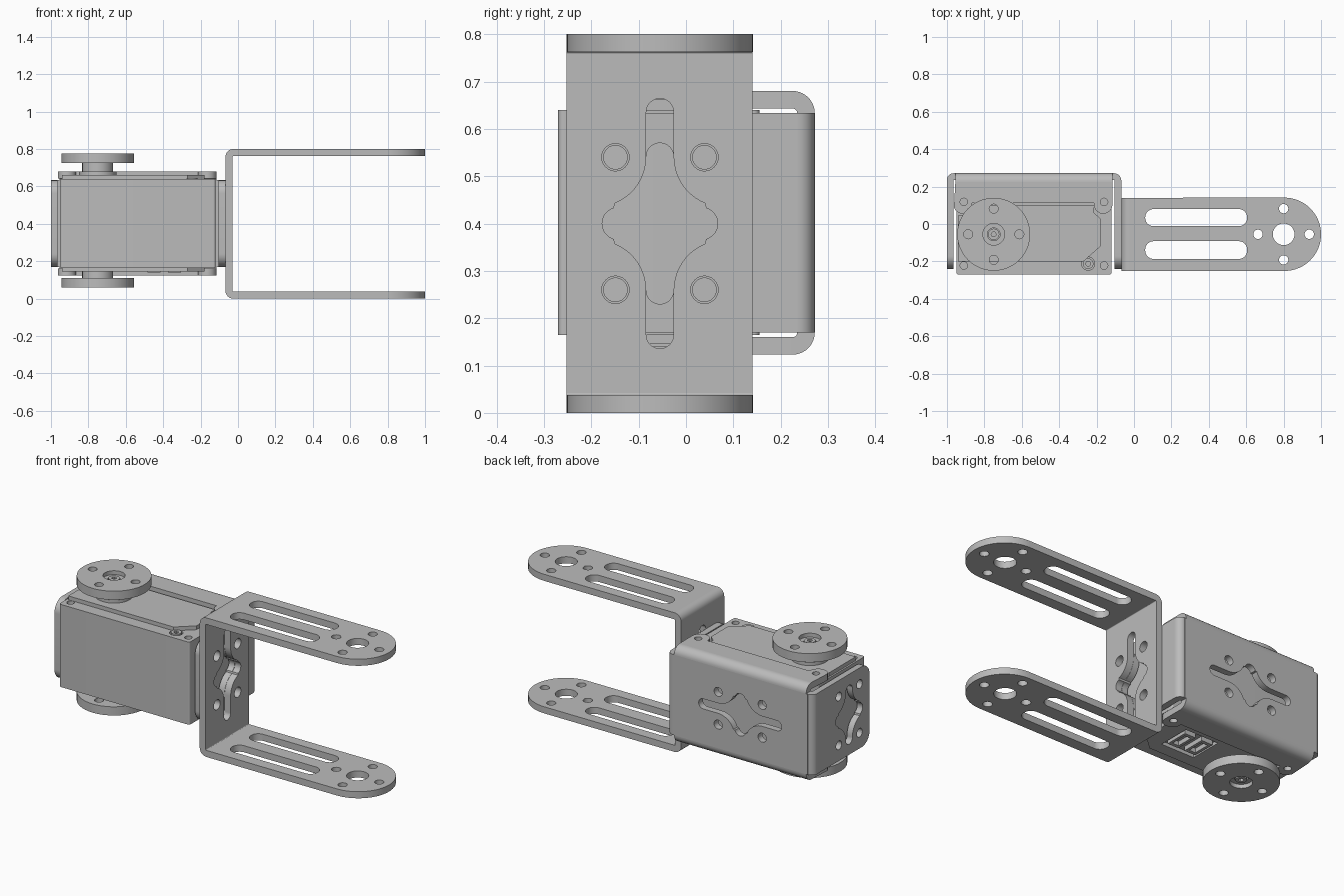
import bpy, bmesh
from math import cos, sin, radians

if "Cube" in bpy.data.objects:
    bpy.data.objects.remove(bpy.data.objects["Cube"])

grey = bpy.data.materials.new("brushed_grey")
grey.use_nodes = True
colour = (0.5, 0.5, 0.5, 1)
grey.diffuse_color = colour
grey.node_tree.nodes["Principled BSDF"].inputs["Base Color"].default_value = colour


# --- outlines -------------------------------------------------------------
def arc(u, v, r, a0, a1, n=10):
    angles = [radians(a0 + (a1 - a0) * i / n) for i in range(n + 1)]
    return [(u + r * cos(a), v + r * sin(a)) for a in angles]


def circle(u, v, r, n=40):
    return arc(u, v, r, 0, 360, n)[:-1]


def rect(u0, u1, v0, v1, radii=(0, 0, 0, 0)):
    """Rectangle with corner radii in order: low-low, high-low, high-high, low-high."""
    corners = ((u0, v0, 1, 1), (u1, v0, -1, 1), (u1, v1, -1, -1), (u0, v1, 1, -1))
    points = []
    for i, ((u, v, su, sv), r) in enumerate(zip(corners, radii)):
        if r:
            points += arc(u + su * r, v + sv * r, r, 180 + 90 * i, 270 + 90 * i, 12)
        else:
            points.append((u, v))
    return points


def cross(u, v, reach, swap=False):
    """Four-armed cut-out with a long slot and two short lobes."""
    q = arc(reach - 0.029, 0, 0.029, 0, 90) + arc(0.141, 0.135, 0.106, 269, 202)
    q += arc(0, 0.088, 0.034, 16, 90)
    loop = q + [(-a, b) for a, b in q[::-1]] + [(-a, -b) for a, b in q]
    loop += [(a, -b) for a, b in q[::-1]]
    out = []
    for a, b in loop:
        p = (u + b, v + a) if swap else (u + a, v + b)
        if not out or abs(p[0] - out[-1][0]) + abs(p[1] - out[-1][1]) > 1e-4:
            out.append(p)
    return out[:-1]


def four_holes(u, v, du, dv, r):
    return [circle(u + a * du, v + b * dv, r, 24) for a in (-1, 1) for b in (-1, 1)]


def ring_of_holes(u, v, d, r):
    return [circle(u + a * d, v + b * d, r, 24) for a, b in ((1, 0), (0, 1), (-1, 0), (0, -1))]


# --- solids ---------------------------------------------------------------
def slab(plane, w0, w1, *outlines):
    """Extrude outlines (first is outer, others are holes) across a plane."""
    curve = bpy.data.curves.new("outline", "CURVE")
    curve.dimensions = "2D"
    curve.fill_mode = "BOTH"
    curve.extrude = (w1 - w0) / 2
    for points in outlines:
        spline = curve.splines.new("POLY")
        spline.points.add(len(points) - 1)
        for p, (u, v) in zip(spline.points, points):
            p.co = (u, v, 0, 1)
        spline.use_cyclic_u = True
    helper = bpy.data.objects.new("outline", curve)
    mesh = bpy.data.meshes.new_from_object(helper)
    bpy.data.objects.remove(helper)
    bpy.data.curves.remove(curve)
    for vert in mesh.vertices:
        u, v, w = vert.co
        w += (w0 + w1) / 2
        vert.co = {"xy": (u, v, w), "xz": (u, w, v), "yz": (w, u, v)}[plane]
    bm = bmesh.new()
    bm.from_mesh(mesh)
    bmesh.ops.remove_doubles(bm, verts=bm.verts, dist=1e-5)
    bmesh.ops.recalc_face_normals(bm, faces=bm.faces)
    bm.to_mesh(mesh)
    bm.free()
    return mesh


def bend(plane, w0, w1, u, v, r_out, r_in, start):
    """Quarter-round fold of sheet metal."""
    ring = arc(u, v, r_out, start, start + 90) + arc(u, v, r_in, start + 90, start)
    return slab(plane, w0, w1, ring)


def part(name, *slabs):
    bm = bmesh.new()
    for mesh in slabs:
        bm.from_mesh(mesh)
        bpy.data.meshes.remove(mesh)
    mesh = bpy.data.meshes.new(name)
    bm.to_mesh(mesh)
    bm.free()
    mesh.materials.clear()
    mesh.materials.append(grey)
    mesh.shade_smooth()
    mesh.set_sharp_from_angle(angle=radians(30))
    obj = bpy.data.objects.new(name, mesh)
    bpy.context.collection.objects.link(obj)
    return obj


AXIS_X, AXIS_Y, MID_Z = -0.75, -0.055, 0.4
Y0, Y1 = -0.252, 0.14

# long U-shaped bracket
arm = [(-0.025, Y0)] + arc(0.804, AXIS_Y, 0.196, -90, 90, 32) + [(-0.025, Y1)]
corner = (0.045,) * 4
arm_cuts = [circle(0.8, AXIS_Y, 0.058), *ring_of_holes(0.8, AXIS_Y, 0.137, 0.025),
            rect(0.06, 0.605, -0.012, 0.08, corner), rect(0.06, 0.605, -0.187, -0.092, corner)]
web_cuts = [cross(AXIS_Y, MID_Z, 0.264, True), *four_holes(AXIS_Y, MID_Z, 0.094, 0.14, 0.029)]
part("long_bracket",
     slab("xy", 0, 0.038, arm, *arm_cuts),
     slab("xy", 0.762, 0.8, arm, *arm_cuts),
     slab("yz", -0.067, -0.029, rect(Y0, Y1, 0.042, 0.758), *web_cuts),
     bend("xz", Y0, Y1, -0.025, 0.042, 0.042, 0.004, 180),
     bend("xz", Y0, Y1, -0.025, 0.758, 0.042, 0.004, 90))

# short bracket wrapped around the motor
wall = rect(-0.24, 0.235, 0.17, 0.633, (0.07, 0, 0, 0.07))
wall_cuts = [cross(AXIS_Y, MID_Z, 0.17, True), *four_holes(AXIS_Y, MID_Z, 0.094, 0.14, 0.025)]
back_cuts = [cross(-0.535, MID_Z, 0.264), *four_holes(-0.535, MID_Z, 0.14, 0.094, 0.026)]
tab = [(-0.955, 0.225)] + arc(-0.915, 0.105, 0.05, 180, 360)[1:] + [(-0.865, 0.112), (-0.215, 0.112)]
tab += arc(-0.165, 0.105, 0.05, 180, 360) + [(-0.115, 0.225)]
tab_cuts = [circle(x, 0.118, 0.02, 24) for x in (-0.91, -0.16)]
part("motor_bracket",
     slab("yz", -1, -0.965, wall, *wall_cuts),
     slab("yz", -0.105, -0.068, wall, *wall_cuts),
     slab("xz", 0.234, 0.272, rect(-0.965, -0.105, 0.17, 0.633), *back_cuts),
     bend("xy", 0.17, 0.633, -0.965, 0.235, 0.036, 0.002, 90),
     bend("xy", 0.17, 0.633, -0.105, 0.235, 0.036, 0.002, 0),
     bend("yz", -0.955, -0.115, 0.225, 0.633, 0.047, 0.01, 0),
     bend("yz", -0.955, -0.115, 0.225, 0.17, 0.047, 0.01, 270),
     slab("xy", 0.643, 0.68, tab, *tab_cuts),
     slab("xy", 0.123, 0.16, tab, *tab_cuts))

# motor case with screw holes in both faces
case = rect(-0.95, -0.12, -0.27, 0.155, (0.012,) * 4)
screws = [circle(x, -0.222, 0.02, 24) for x in (-0.91, -0.16)]
part("motor_case",
     slab("xy", 0.19, 0.61, case),
     slab("xy", 0.61, 0.64, case, *screws, circle(-0.245, -0.212, 0.035)),
     slab("xy", 0.165, 0.19, case, *screws))
part("case_screw", slab("xy", 0.6, 0.645, circle(-0.245, -0.212, 0.028), circle(-0.245, -0.212, 0.014, 6)))

# raised top and bottom covers
lid = [(-0.94, -0.2), (-0.27, -0.2), (-0.18, -0.12), (-0.18, 0.03), (-0.215, 0.06),
       (-0.215, 0.1), (-0.86, 0.1), (-0.86, 0.045), (-0.94, 0.045)]
part("top_cover", slab("xy", 0.635, 0.662, lid))
part("bottom_cover", slab("xy", 0.145, 0.17, lid, rect(-0.5, -0.29, -0.13, 0.06)))
part("cable_sockets", *[slab("xy", 0.14, 0.17, rect(x, x + 0.07, -0.1, 0.035),
                             rect(x + 0.015, x + 0.055, -0.08, 0.015)) for x in (-0.485, -0.375)])


# round output horns above and below
def horn(name, side):
    centre = 0.4175

    def disc(near, far, *outlines):
        z = sorted((centre + side * near, centre + side * far))
        return slab("xy", *z, *outlines)

    def hub(r):
        return circle(AXIS_X, AXIS_Y, r, 48)

    bolts = ring_of_holes(AXIS_X, AXIS_Y, 0.137, 0.024)
    part(name + "_horn",
         disc(0.3075, 0.335, hub(0.195), hub(0.034), *bolts),
         disc(0.335, 0.3575, hub(0.195), hub(0.058), *bolts))
    part(name + "_shaft", disc(0.225, 0.3075, hub(0.083)), disc(0.225, 0.262, hub(0.1)))
    part(name + "_horn_screw", disc(0.3, 0.343, hub(0.03), circle(AXIS_X, AXIS_Y, 0.014, 6)))


horn("top", 1)
horn("bottom", -1)
